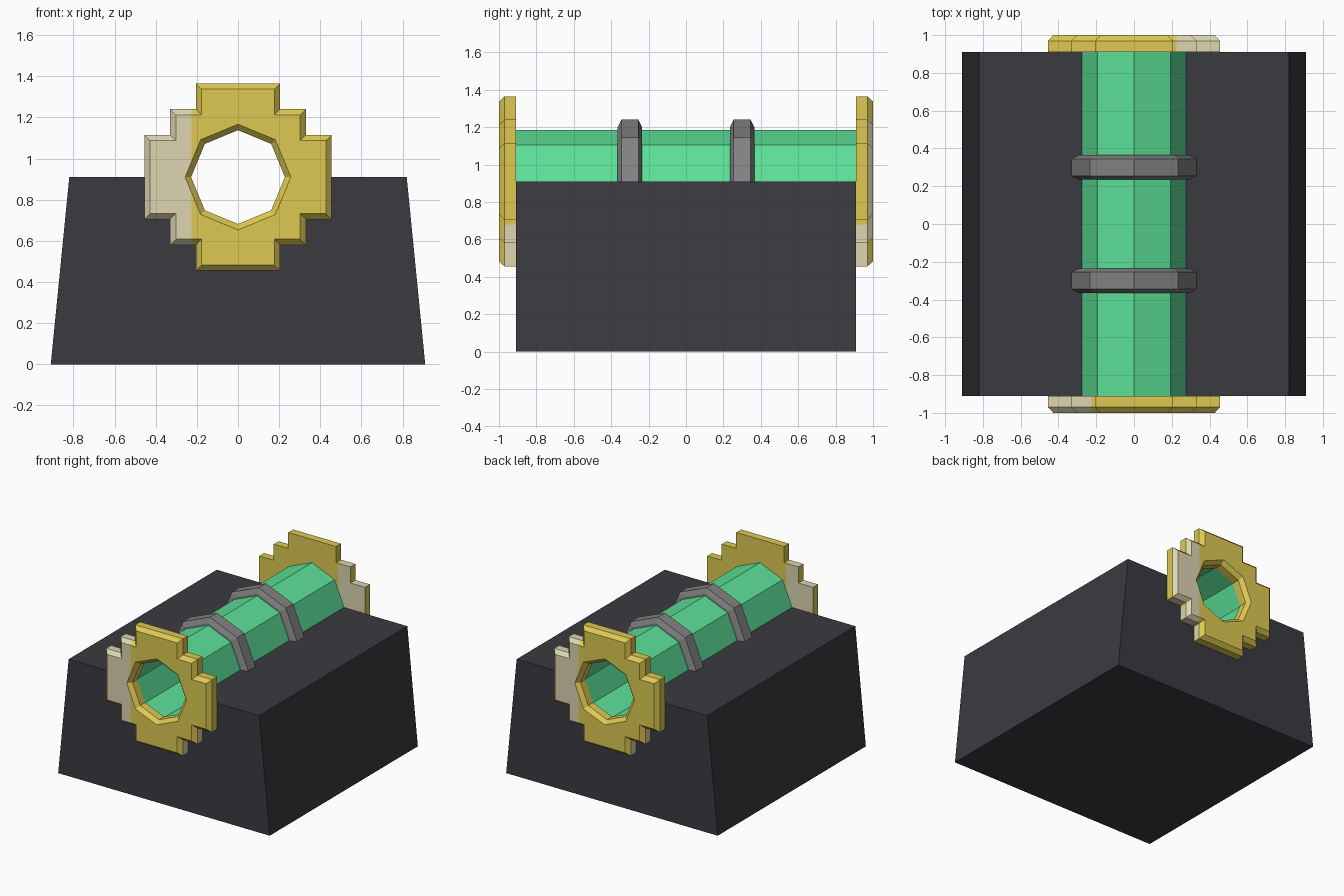
import bpy, bmesh, math
from mathutils import Vector

if "Cube" in bpy.data.objects:
    bpy.data.objects.remove(bpy.data.objects["Cube"])

ZC = 0.91  # height of the pipe axis


def material(name, rgb):
    m = bpy.data.materials.new(name)
    lin = [((c / 255 + 0.055) / 1.055) ** 2.4 for c in rgb]
    m.diffuse_color = (*lin, 1)
    m.use_nodes = True
    m.node_tree.nodes["Principled BSDF"].inputs["Base Color"].default_value = m.diffuse_color
    return m


DARK = material("dark_stone", (59, 58, 64))
GREEN = material("pipe_green", (92, 224, 151))
GREY = material("band_grey", (128, 130, 129))
GOLD = material("flange_gold", (221, 201, 82))
BEIGE = material("flange_beige", (221, 213, 176))


def finish(name, bm, *mats):
    bmesh.ops.recalc_face_normals(bm, faces=bm.faces)
    me = bpy.data.meshes.new(name)
    bm.to_mesh(me)
    bm.free()
    ob = bpy.data.objects.new(name, me)
    for m in mats:
        me.materials.append(m)
    bpy.context.collection.objects.link(ob)
    return ob


def loop(bm, pts, y):
    return [bm.verts.new((x, y, z)) for x, z in pts]


def bridge(bm, a, b):
    n = len(a)
    return [bm.faces.new((a[i], a[(i + 1) % n], b[(i + 1) % n], b[i])) for i in range(n)]


def octagon(r):
    return [(r * math.sin(k * math.pi / 4), ZC + r * math.cos(k * math.pi / 4)) for k in range(8)]


def lathe(name, profile, mat):
    """Eight-sided closed ring along y from (radius, y) points."""
    bm = bmesh.new()
    rings = [loop(bm, octagon(r), y) for r, y in profile]
    for i, ring in enumerate(rings):
        bridge(bm, ring, rings[(i + 1) % len(rings)])
    return finish(name, bm, mat)


# base block with a half-octagon channel along the top
bm = bmesh.new()
prof = [(-.91, 0), (.91, 0), (.82, ZC)]
prof += [p for p in octagon(.275) if p[1] < ZC + .001]
prof += [(-.82, ZC)]
ends = [loop(bm, prof, y) for y in (-.91, .91)]
bridge(bm, *ends)
for e in ends:
    bm.faces.new(e)
finish("base_block", bm, DARK)

# pipe and its two bands
lathe("pipe", [(.275, -.91), (.275, .91), (.235, .91), (.235, -.91)], GREEN)
for label, y in (("front", -.3), ("back", .3)):
    lathe(label + "_band", [(.26, y - .065), (.29, y - .065), (.33, y - .045),
                            (.33, y + .045), (.29, y + .065), (.26, y + .065)], GREY)


def stepped(t):
    """Stepped round outline, inset by t."""
    a, b, c = .205 - t, .33 - t, .455 - t
    q = [(a, c), (a, b), (b, b), (b, a), (c, a)]
    out = []
    for k in range(4):
        out += q
        q = [(z, -x) for x, z in q]
    return [(x, ZC + z) for x, z in out]


def cap(bm, outer, inner):
    edges = []
    for vs in (outer, inner):
        for i in range(len(vs)):
            edges.append(bm.edges.get((vs[i], vs[(i + 1) % len(vs)])))
    bmesh.ops.triangle_fill(bm, edges=edges, use_beauty=True)


# stepped flanges: s = -1 front, +1 back (turned half round)
def flange(name, s):
    bm = bmesh.new()
    outer = [loop(bm, stepped(t), s * y) for t, y in ((0, .91), (0, .97), (.028, 1))]
    hole = [loop(bm, octagon(r), s * y) for r, y in ((.228, .91), (.228, .97), (.257, 1))]
    for ls in (outer, hole):
        bridge(bm, ls[0], ls[1])
        bridge(bm, ls[1], ls[2])
    cap(bm, outer[0], hole[0])
    cap(bm, outer[2], hole[2])
    # cut along the colour borders
    cut_x, cut_z = s * .225, .68
    for co, no in (((cut_x, 0, 0), (1, 0, 0)), ((0, 0, cut_z), (0, 0, 1))):
        bmesh.ops.bisect_plane(bm, geom=bm.verts[:] + bm.edges[:] + bm.faces[:],
                               plane_co=co, plane_no=no, dist=1e-5)
    bm.normal_update()
    for f in bm.faces:
        c, n = f.calc_center_median(), f.normal
        in_hole = abs(n.y) < .9 and math.hypot(c.x, c.z - ZC) < .26
        if in_hole:
            f.material_index = 0
        elif abs(n.x) > .9:  # upright side walls
            f.material_index = int(c.z < cut_z)
        else:
            f.material_index = int(c.x * s > .225)
    finish(name, bm, GOLD, BEIGE)


flange("front_flange", -1)
flange("back_flange", 1)
